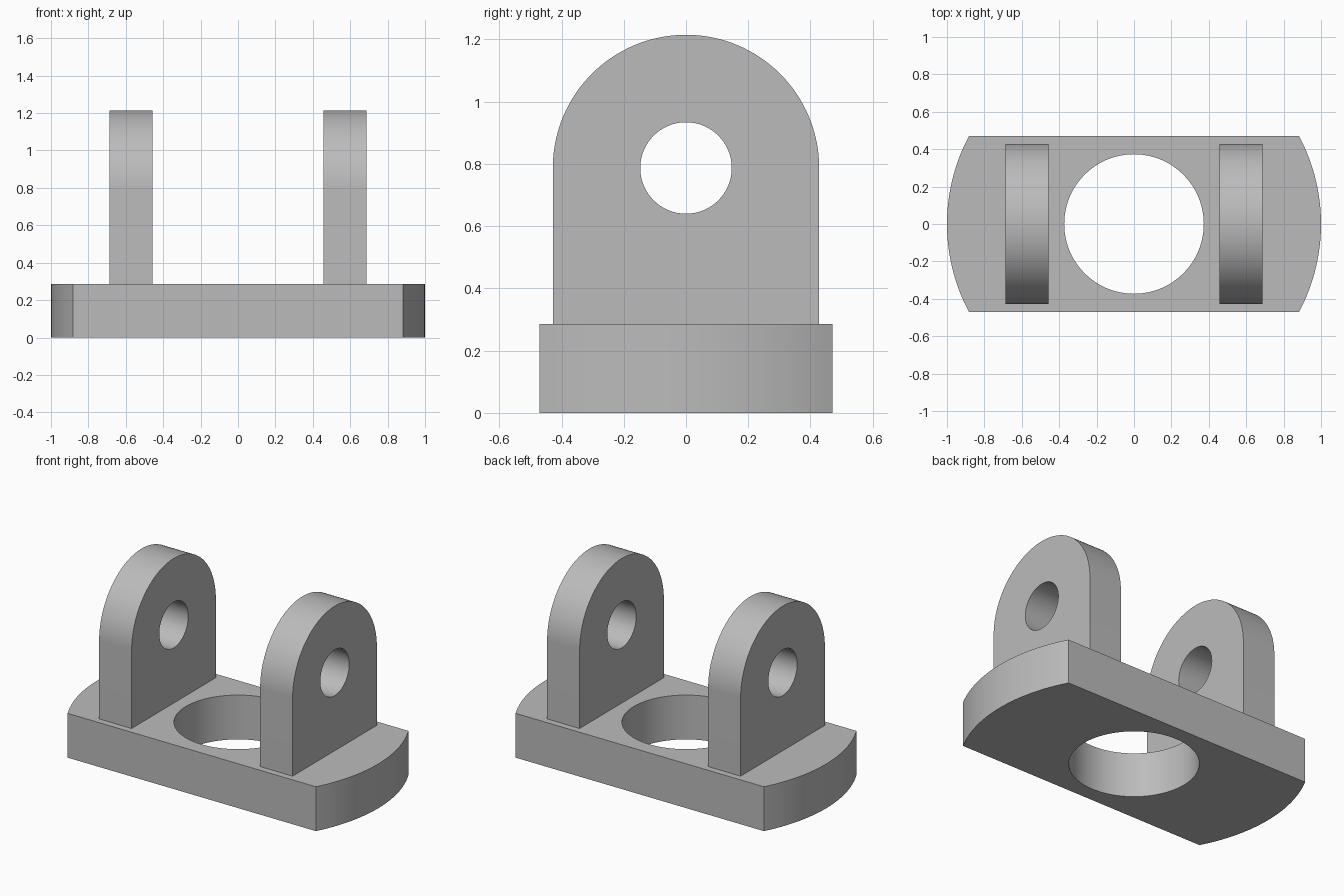
import bpy, bmesh
from math import sin, cos, asin, pi, radians
from mathutils import Matrix, Vector

cube = bpy.data.objects.get("Cube")
if cube:
    bpy.data.objects.remove(cube, do_unlink=True)

grey = bpy.data.materials.new("plain grey")
grey.use_nodes = True
colour = (0.5, 0.5, 0.5, 1)
grey.diffuse_color = colour
grey.node_tree.nodes["Principled BSDF"].inputs["Base Color"].default_value = colour


def arc(radius, start, end, steps, centre=(0, 0)):
    """Points along an arc, both ends included."""
    angles = [start + (end - start) * i / steps for i in range(steps + 1)]
    return [(centre[0] + radius * cos(a), centre[1] + radius * sin(a)) for a in angles]


def plate(name, outline, hole, depth, matrix):
    """Extrude a flat outline with a hole along its local z, then place it."""
    bm = bmesh.new()
    for loop in (outline, hole):
        verts = [bm.verts.new((x, y, 0)) for x, y in loop]
        for a, b in zip(verts, verts[1:] + verts[:1]):
            bm.edges.new((a, b))
    bmesh.ops.triangle_fill(bm, use_beauty=True, use_dissolve=False, edges=bm.edges[:])
    extruded = bmesh.ops.extrude_face_region(bm, geom=bm.faces[:], use_keep_orig=True)
    top = [g for g in extruded["geom"] if isinstance(g, bmesh.types.BMVert)]
    bmesh.ops.translate(bm, verts=top, vec=Vector((0, 0, depth)))
    bmesh.ops.transform(bm, matrix=matrix, verts=bm.verts[:])
    bmesh.ops.recalc_face_normals(bm, faces=bm.faces[:])
    mesh = bpy.data.meshes.new(name)
    bm.to_mesh(mesh)
    bm.free()
    mesh.materials.append(grey)
    obj = bpy.data.objects.new(name, mesh)
    bpy.context.collection.objects.link(obj)
    bpy.ops.object.select_all(action="DESELECT")
    obj.select_set(True)
    bpy.context.view_layer.objects.active = obj
    bpy.ops.object.shade_smooth_by_angle(angle=radians(30))


# Base: a disc cut flat at front and back, with a central bore
base_height, half_depth = 0.285, 0.47
end = asin(half_depth)
base_outline = arc(1, -end, end, 24) + arc(1, pi - end, pi + end, 24)
base_hole = arc(0.373, 0, 2 * pi, 96)[:-1]
plate("base", base_outline, base_hole, base_height, Matrix())

# Lugs: round-topped upright plates with a pin hole, local x,y,z -> world y,z,x
radius, pin_z, thickness, inner_x = 0.428, 0.787, 0.231, 0.457
lug_outline = [(-radius, base_height), (radius, base_height)] + arc(radius, 0, pi, 64, (0, pin_z))
pin_hole = arc(0.147, 0, 2 * pi, 64, (0, pin_z))[:-1]
upright = Matrix(((0, 0, 1, 0), (1, 0, 0, 0), (0, 1, 0, 0), (0, 0, 0, 1)))
for name, x in (("left_lug", inner_x), ("right_lug", -inner_x - thickness)):
    plate(name, lug_outline, pin_hole, thickness, Matrix.Translation((x, 0, 0)) @ upright)
